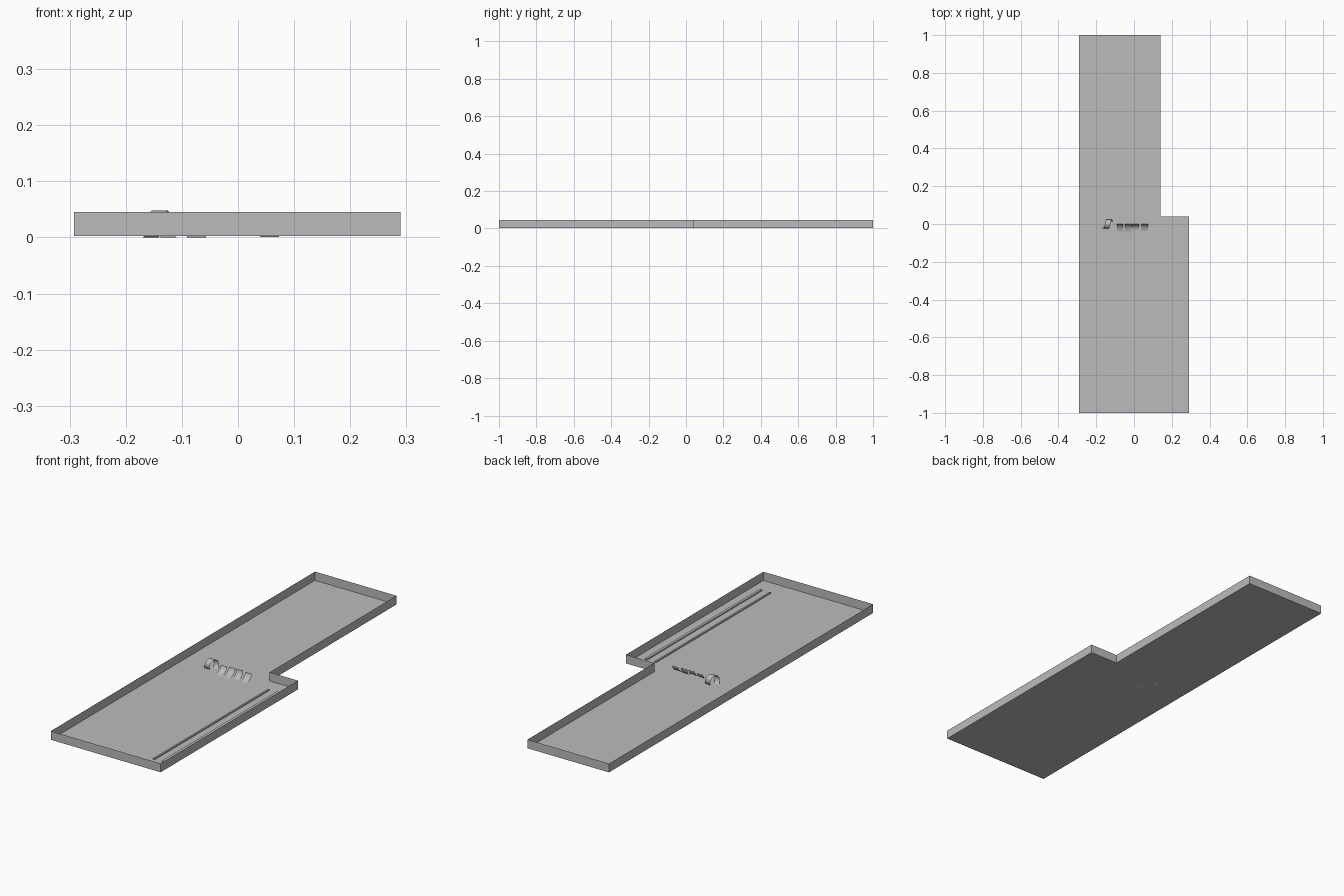
import bpy, math

if "Cube" in bpy.data.objects:
    bpy.data.objects.remove(bpy.data.objects["Cube"])

FLOOR, RIM = 0.003, 0.045
grey = bpy.data.materials.new("plain grey")
grey.diffuse_color = (0.5, 0.5, 0.5, 1)
grey.use_nodes = True
grey.node_tree.nodes["Principled BSDF"].inputs["Base Color"].default_value = grey.diffuse_color


def add_mesh(name, verts, faces, smooth=False):
    me = bpy.data.meshes.new(name)
    me.from_pydata(verts, [], faces)
    me.materials.append(grey)
    for p in me.polygons:
        p.use_smooth = smooth
    ob = bpy.data.objects.new(name, me)
    bpy.context.collection.objects.link(ob)
    return ob


def ribbon(name, path, width):
    """Sheet strip swept along path points, extended by width along x."""
    verts = []
    for x, y, z in path:
        verts += [(x, y, z), (x + width, y, z)]
    faces = [(2 * i, 2 * i + 1, 2 * i + 3, 2 * i + 2) for i in range(len(path) - 1)]
    return add_mesh(name, verts, faces, True)


# L-shaped sheet floor with upright walls
outline = [(-0.292, -1), (0.29, -1), (0.29, 0.04), (0.14, 0.04), (0.14, 1), (-0.292, 1)]
n = len(outline)
verts = [(x, y, z) for z in (FLOOR, RIM) for x, y in outline]
add_mesh("tray_floor", verts[:n], [(0, 3, 2, 1), (0, 5, 4, 3)])
add_mesh("tray_walls", verts, [(i, (i + 1) % n, n + (i + 1) % n, n + i) for i in range(n)])

# Two long narrow ridges beside the right wall
for i, (x, w) in enumerate([(0.191, 0.008), (0.24, 0.012)]):
    bpy.ops.mesh.primitive_cube_add(size=1, location=(x, -0.475, FLOOR + 0.003))
    ridge = bpy.context.object
    ridge.name = f"long_ridge_{i + 1}"
    ridge.scale = (w, 0.87, 0.006)
    ridge.data.materials.append(grey)

# One-turn helical coil
R, STEPS = 0.024, 32
coil = []
for i in range(STEPS + 1):
    a = 2 * math.pi * i / STEPS
    coil.append((-0.17 + 0.033 * i / STEPS, -R * math.sin(a), R - R * math.cos(a)))
ribbon("coil", coil, 0.028)

# Four curved tabs, steep at the back and flattening towards the front
tabs = [(-0.091, 0.065, 0.0), (-0.048, 0.055, FLOOR), (-0.007, 0.035, FLOOR), (0.039, 0.055, 0.001)]
for k, (x, length, base) in enumerate(tabs):
    path = []
    for i in range(11):
        a = math.pi / 2 * i / 10
        path.append((x, -length * (1 - math.sin(a)), base + 0.034 * (1 - math.cos(a))))
    ribbon(f"curved_tab_{k + 1}", path, 0.034)
